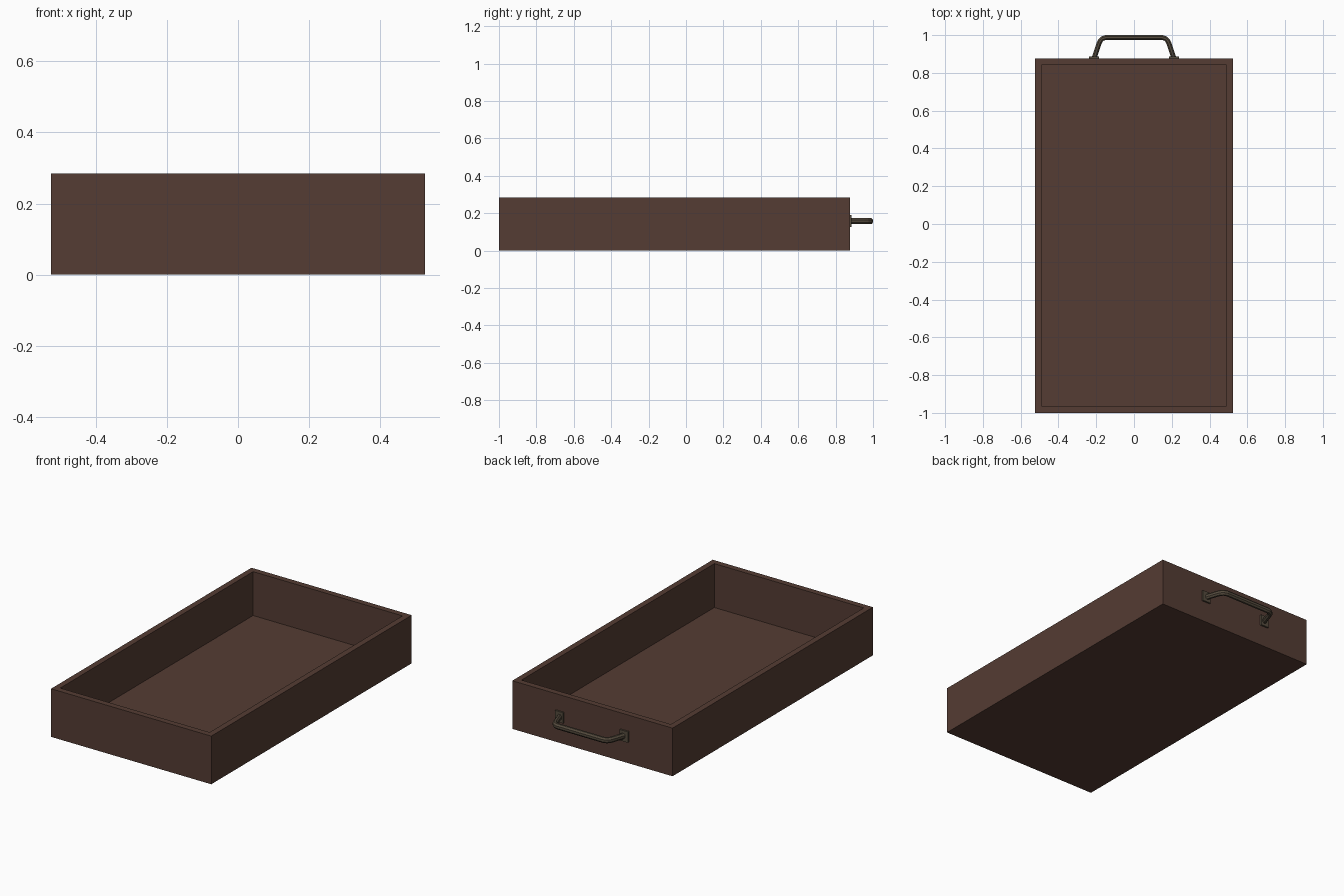
import bpy, bmesh, math
from mathutils import Vector, Matrix

if "Cube" in bpy.data.objects:
    bpy.data.objects.remove(bpy.data.objects["Cube"])


def material(name, rgb):
    m = bpy.data.materials.new(name)
    m.diffuse_color = (*rgb, 1)
    m.use_nodes = True
    m.node_tree.nodes["Principled BSDF"].inputs["Base Color"].default_value = m.diffuse_color
    return m


def finish(bm, name, mat):
    bmesh.ops.recalc_face_normals(bm, faces=bm.faces)
    me = bpy.data.meshes.new(name)
    bm.to_mesh(me)
    bm.free()
    me.materials.append(mat)
    ob = bpy.data.objects.new(name, me)
    bpy.context.collection.objects.link(ob)
    return ob


def add_box(bm, lo, hi):
    lo, hi = Vector(lo), Vector(hi)
    mat = Matrix.Translation((lo + hi) / 2) @ Matrix.Diagonal((*(hi - lo), 1))
    return bmesh.ops.create_cube(bm, size=1, matrix=mat)


wood = material("dark_wood", (0.089, 0.045, 0.033))
metal = material("aged_metal", (0.09, 0.07, 0.047))

W, Y0, Y1, H = 0.525, -1.0, 0.876, 0.285
WALL, FLOOR = 0.05, 0.025

# Open drawer box: inset the top face and push it down to the floor
bm = bmesh.new()
add_box(bm, (-W, Y0, 0), (W, Y1, H))
top = max(bm.faces, key=lambda f: f.calc_center_median().z)
bmesh.ops.inset_region(bm, faces=[top], thickness=WALL)
ext = bmesh.ops.extrude_face_region(bm, geom=[top])
verts = [g for g in ext["geom"] if isinstance(g, bmesh.types.BMVert)]
bmesh.ops.translate(bm, verts=verts, vec=(0, 0, FLOOR - H))
if top.is_valid:
    bmesh.ops.delete(bm, geom=[top], context='FACES_ONLY')
finish(bm, "drawer_box", wood)

# Handle mounting plates
HZ, PX = 0.158, 0.212
for side, s in (("left", -1), ("right", 1)):
    bm = bmesh.new()
    add_box(bm, (s * PX - 0.027, Y1 - 0.002, HZ - 0.032),
            (s * PX + 0.027, Y1 + 0.010, HZ + 0.032))
    finish(bm, "handle_plate_" + side, metal)

# Handle bar: octagonal section swept along a mirrored path
half = [(0.210, Y1 + 0.006), (0.187, 0.951), (0.180, 0.968),
        (0.168, 0.981), (0.150, 0.987)]
path = [Vector((-x, y, HZ)) for x, y in half]
path += [Vector((x, y, HZ)) for x, y in reversed(half)]
RY, RZ, N = 0.013, 0.016, 8
c = math.cos(math.pi / N)
bm = bmesh.new()
rings = []
for i, p in enumerate(path):
    d0 = (p - path[max(i - 1, 0)]).normalized()
    d1 = (path[min(i + 1, len(path) - 1)] - p).normalized()
    t = (d0 + d1).normalized()
    side = Vector((-t.y, t.x, 0))
    ring = []
    for k in range(N):
        a = 2 * math.pi * (k + 0.5) / N
        ring.append(bm.verts.new(p + side * (RY / c * math.cos(a))
                                 + Vector((0, 0, RZ / c * math.sin(a)))))
    rings.append(ring)
for a, b in zip(rings, rings[1:]):
    for k in range(N):
        j = (k + 1) % N
        bm.faces.new((a[k], a[j], b[j], b[k]))
bm.faces.new(rings[0])
bm.faces.new(rings[-1])
finish(bm, "handle_bar", metal)
